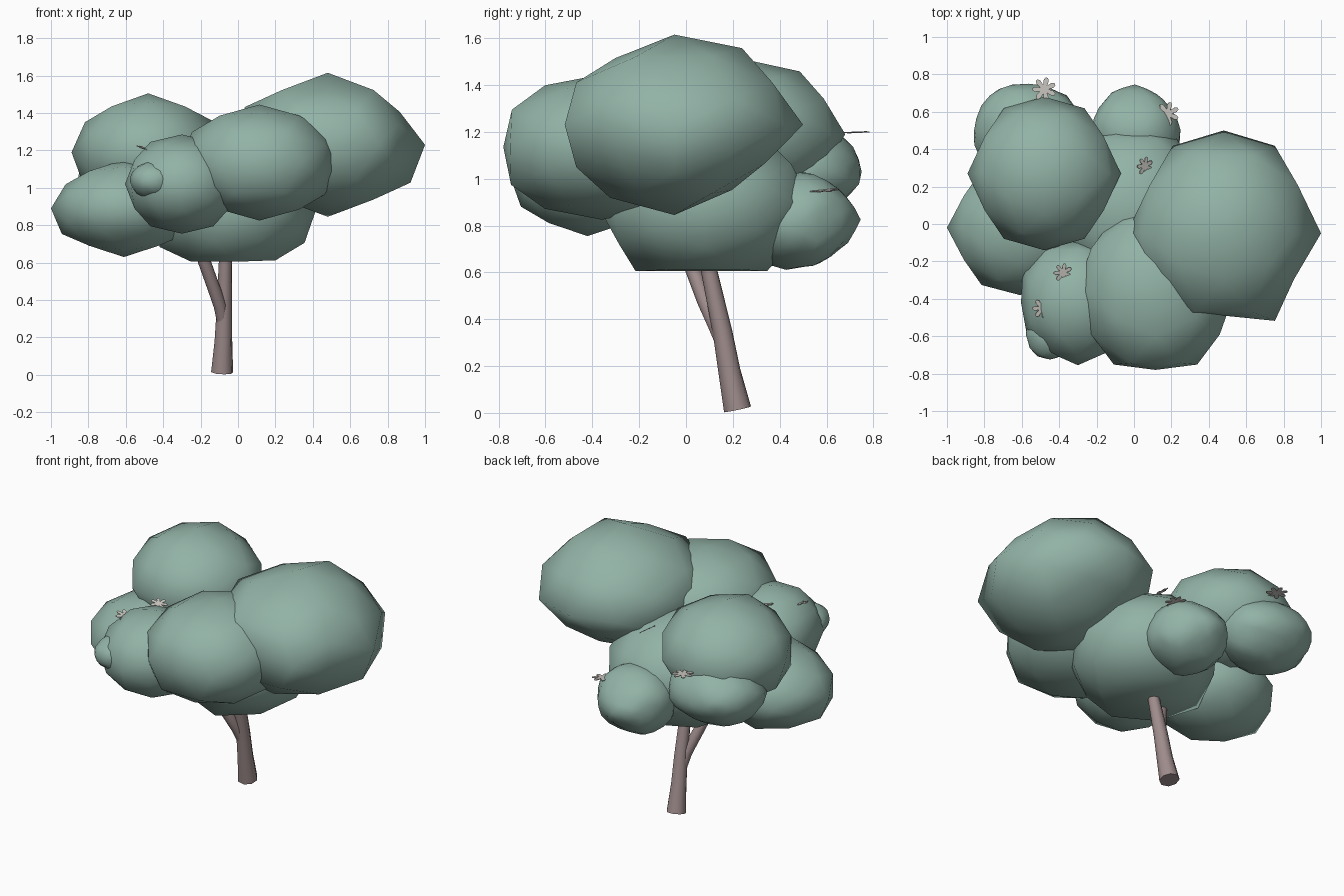
import bpy, bmesh, math, random
from mathutils import Matrix, Vector

if "Cube" in bpy.data.objects:
    bpy.data.objects.remove(bpy.data.objects["Cube"])

random.seed(4)


def material(name, rgb):
    m = bpy.data.materials.new(name)
    m.diffuse_color = (*rgb, 1)
    m.use_nodes = True
    m.node_tree.nodes["Principled BSDF"].inputs["Base Color"].default_value = m.diffuse_color
    return m


LEAF = material("leaf_green", (0.29, 0.45, 0.385))
BARK = material("bark_brown", (0.35, 0.265, 0.265))
PETAL = material("petal_grey", (0.61, 0.585, 0.55))


def finish(bm, name, mat, smooth=True):
    me = bpy.data.meshes.new(name)
    bmesh.ops.recalc_face_normals(bm, faces=bm.faces)
    for f in bm.faces:
        f.smooth = smooth
    bm.to_mesh(me)
    bm.free()
    me.materials.append(mat)
    ob = bpy.data.objects.new(name, me)
    bpy.context.collection.objects.link(ob)
    return ob


def clump(name, center, radii, turn=0, sub=2, rough=0.0, dent=1.0, bumps=(), spread=0.93, low=(-9, -9, -9)):
    """Stretched icosphere; 'dent' scales in-between points, 'bumps' are (direction, factor)."""
    bm = bmesh.new()
    bmesh.ops.create_icosphere(bm, subdivisions=sub, radius=1)
    # stand the ball so that points lie on all three axes
    align = Matrix.Rotation(math.radians(90 + turn), 3, 'Z') @ Matrix.Rotation(-math.radians(31.717), 3, 'Y')
    for v in bm.verts:
        d = (align @ v.co).normalized()
        f = 1 + random.uniform(-rough, rough)
        if min(abs(q) for q in d) > 0.1:
            f *= dent
        for way, amount in bumps:
            w = max(0, (d.dot(Vector(way).normalized()) - spread) / (1 - spread))
            f *= 1 + (amount - 1) * w
        v.co = [max(c + r * q * f, lo) for c, r, q, lo in zip(center, radii, d, low)]
    return finish(bm, name, LEAF)


# Large foliage clumps
clump("foliage_right", (0.48, -0.05, 1.23), (0.52, 0.55, 0.385), dent=0.94, low=(-9, -0.52, -9),
      bumps=[((0.85, 0, 0.526), 0.87), ((0, -0.526, 0.851), 0.87), ((0, 0.526, -0.851), 0.85),
             ((0, -0.526, -0.851), 0.95), ((0.809, -0.5, 0.309), 0.95), ((0.809, -0.5, -0.309), 0.92),
             ((0, -1, 0), 0.8), ((0.309, 0.809, -0.5), 0.92), ((-0.309, 0.809, -0.5), 0.92)])
clump("foliage_back_left", (-0.48, 0.27, 1.19), (0.41, 0.41, 0.315), dent=0.96, bumps=[((-0.85, 0, 0.526), 0.97)])
clump("foliage_front", (0.115, -0.36, 1.135), (0.425, 0.46, 0.31), low=(-9, -0.78, -9),
      bumps=[((0.3, -0.81, 0.5), 1.03), ((-0.3, -0.81, 0.5), 1.03),
             ((0.3, -0.81, -0.5), 1.04), ((-0.3, -0.81, -0.5), 1.04)])
clump("foliage_left", (-0.61, -0.02, 0.89), (0.39, 0.36, 0.26), dent=0.95, bumps=[((-0.85, 0, 0.526), 0.94)])
clump("foliage_front_left", (-0.30, -0.42, 1.02), (0.32, 0.335, 0.265), turn=90, dent=0.98,
      bumps=[((-1, 0, 0), 0.95), ((-0.851, 0.526, 0), 1.08), ((-0.5, 0.809, 0.309), 1.06)])
clump("foliage_center", (-0.01, 0.08, 0.89), (0.43, 0.46, 0.35), low=(-9, -9, 0.605), dent=0.98,
      bumps=[((-0.85, 0, -0.526), 1.12), ((-0.5, 0.309, -0.809), 1.12), ((-0.5, -0.309, -0.809), 1.14),
             ((0, 0.526, -0.851), 1.1), ((0, -0.526, -0.851), 1.22), ((0, 0.851, 0.526), 1.04)])

# Small lumpy foliage clumps
clump("foliage_back_right", (0.005, 0.505, 0.825), (0.24, 0.24, 0.205), sub=3, rough=0.03, spread=0.75,
      bumps=[((0, 0.8, 0.75), 0.88), ((0, 0.75, -0.75), 0.88), ((0, -0.7, -0.8), 1.1), ((0.7, 0.7, 0), 0.91),
             ((-0.75, 0.65, 0), 0.94), ((0.7, -0.6, -0.2), 1.1)])
clump("foliage_back_tuft", (-0.565, 0.495, 1.03), (0.285, 0.255, 0.2), sub=3, rough=0.03, spread=0.8,
      bumps=[((-0.7, 0.7, 0.3), 1.05), ((0, 0.7, -0.7), 0.93), ((0.7, 0.6, 0.2), 1.04), ((-1, -0.3, 0), 1.04)])
clump("foliage_front_tuft", (-0.45, -0.59, 1.04), (0.125, 0.135, 0.1), sub=3, rough=0.03, spread=0.8)


def limb(name, path, sides=8):
    """Tapered tube through (x, y, z, radius) points with square-cut ends."""
    bm = bmesh.new()
    pts = [Vector(p[:3]) for p in path]
    rings = []
    for i, p in enumerate(pts):
        d = pts[min(i + 1, len(pts) - 1)] - pts[max(i - 1, 0)]
        q = d.to_track_quat('Z', 'Y')
        ring = []
        for k in range(sides):
            a = math.tau * k / sides
            ring.append(bm.verts.new(p + q @ Vector((math.cos(a), math.sin(a), 0)) * path[i][3]))
        rings.append(ring)
    for a, b in zip(rings, rings[1:]):
        for k in range(sides):
            j = (k + 1) % sides
            bm.faces.new((a[k], a[j], b[j], b[k]))
    caps = [bm.faces.new(rings[0][::-1]), bm.faces.new(rings[-1])]
    for e in {e for f in caps for e in f.edges}:
        e.smooth = False
    return finish(bm, name, BARK)


# Leaning trunk and side branch
limb("trunk", [(-0.085, 0.22, 0.015, 0.06), (-0.078, 0.185, 0.18, 0.048),
               (-0.073, 0.155, 0.35, 0.042), (-0.068, 0.10, 0.6, 0.035), (-0.065, 0.06, 0.8, 0.03)])
limb("branch", [(-0.08, 0.17, 0.26, 0.03), (-0.095, 0.13, 0.37, 0.036),
                (-0.135, 0.08, 0.48, 0.034), (-0.178, 0.035, 0.6, 0.034), (-0.235, -0.03, 0.76, 0.028)])


def flower(name, loc, size, tilt=(0, 0)):
    """Thin blossom with seven rounded petals."""
    bm = bmesh.new()
    rot = Matrix.Rotation(tilt[0], 3, 'X') @ Matrix.Rotation(tilt[1], 3, 'Y')
    shape = (0.38, 0.8, 1.0, 1.0, 0.8)
    n = 7 * len(shape)
    hub = bm.verts.new(loc)
    rim = []
    for k in range(n):
        a = math.tau * k / n
        r = size * shape[k % len(shape)]
        rim.append(bm.verts.new(Vector(loc) + rot @ Vector((r * math.cos(a), r * math.sin(a), 0))))
    for k in range(n):
        bm.faces.new((hub, rim[k], rim[(k + 1) % n]))
    bm.normal_update()
    bmesh.ops.solidify(bm, geom=bm.faces[:], thickness=0.004)
    return finish(bm, name, PETAL, smooth=False)


# Blossoms resting on the leaves
flower("blossom_back_left", (-0.48, 0.72, 1.2), 0.064, (0.03, 0.03))
flower("blossom_back_right", (0.18, 0.59, 0.952), 0.062, (0.05, 0.1))
flower("blossom_center", (0.06, 0.31, 1.185), 0.05, (0.1, 0.6))
flower("blossom_front_upper", (-0.38, -0.26, 1.245), 0.05, (0.2, 0.2))
flower("blossom_front_lower", (-0.49, -0.45, 1.21), 0.055, (0.1, 0.3))
